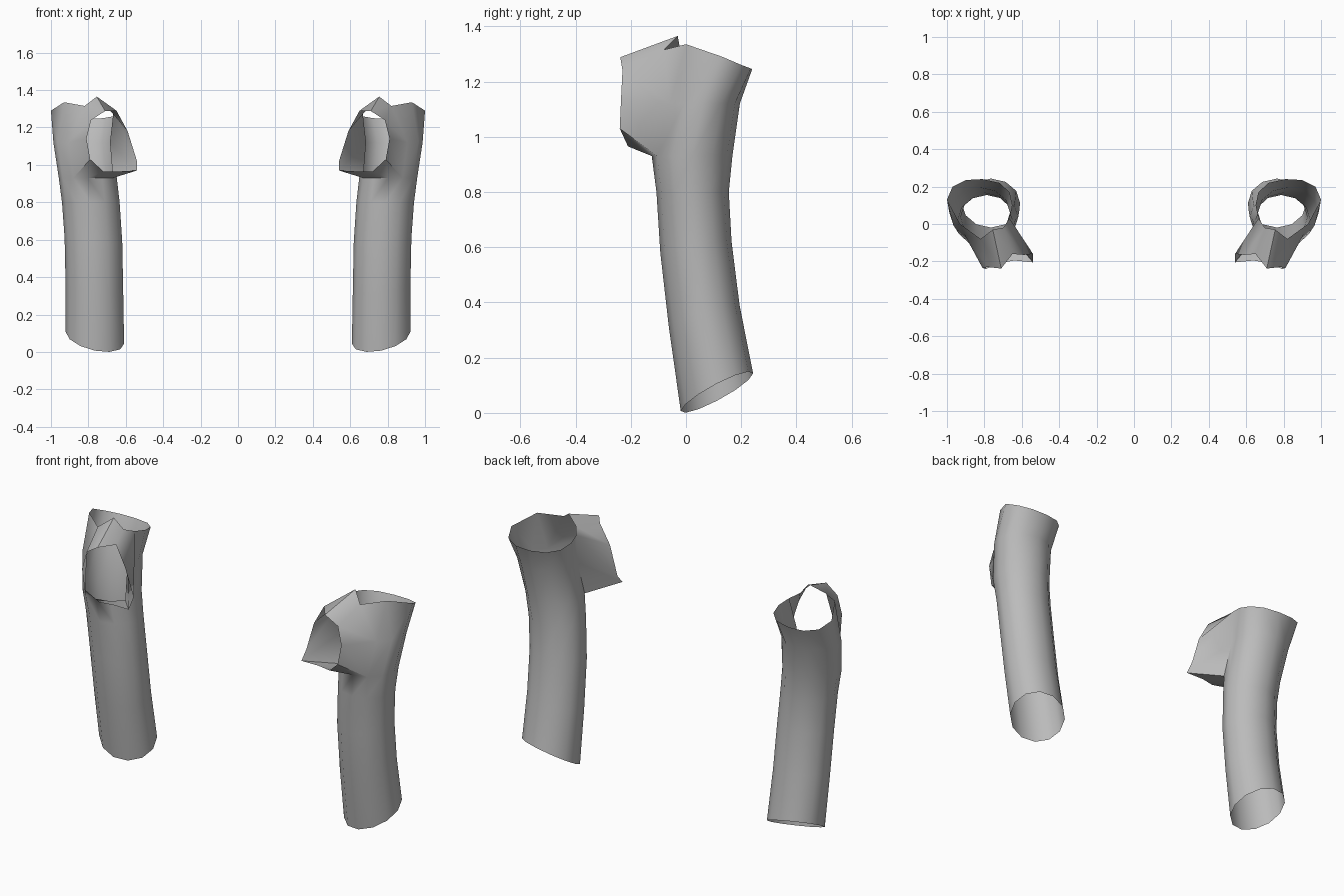
import bpy, bmesh
from math import sin, cos, pi, radians

SIDES = 12

if "Cube" in bpy.data.objects:
    bpy.data.objects.remove(bpy.data.objects["Cube"])

grey = bpy.data.materials.new("plain_grey")
grey.use_nodes = True
COLOUR = (0.5, 0.5, 0.5, 1)
grey.diffuse_color = COLOUR
grey.node_tree.nodes["Principled BSDF"].inputs["Base Color"].default_value = COLOUR

# Sleeve rings: centre x, y, z, radius x, y, and share of the cuff tilt
RINGS = [(.765, .112, .075, .156, .131, 1), (.768, .066, .35, .154, .128, .6),
         (.773, .036, .6, .154, .129, .3), (.787, .024, .8, .154, .131, 0),
         (.803, .022, .93, .155, .146, 0), (.825, .06, 1.12, .162, .135, 0)]

# Uneven upper rim, counter-clockwise from the outer side
RIM = [(1, .13, 1.29), (.97, .2, 1.26), (.9, .235, 1.247), (.81, .24, 1.245),
       (.72, .22, 1.25), (.665, .17, 1.26), (.65, .1, 1.275), (.665, .03, 1.29),
       (.7, -.02, 1.31), (.755, -.03, 1.365), (.82, -.08, 1.315), (.93, 0, 1.335)]

# Mouth of the short branch, starting at its lower inner corner
MOUTH = [(.54, -.205, .97), (.64, -.195, .965), (.72, -.21, .965), (.79, -.24, 1.03),
         (.81, -.235, 1.14), (.785, -.23, 1.24), (.71, -.238, 1.288),
         (.65, -.16, 1.29), (.59, -.165, 1.18), (.54, -.16, 1.02)]


def ring_points(cx, cy, cz, rx, ry, tilt):
    points = []
    for k in range(SIDES):
        dx, dy = rx * cos(2 * pi * k / SIDES), ry * sin(2 * pi * k / SIDES)
        points.append((cx + dx, cy + dy, cz + tilt * (.52 * dy + .2 * dx)))
    return points


def build_sleeve(name, side):
    bm = bmesh.new()
    add = lambda pts: [bm.verts.new((side * x, y, z)) for x, y, z in pts]
    rows = [add(ring_points(*r)) for r in RINGS] + [add(RIM)]

    # Tube walls, leaving an opening at the front of the top two rows
    for i in range(len(rows) - 1):
        for k in range(SIDES):
            if i >= len(rows) - 3 and k in (7, 8, 9):
                continue
            n = (k + 1) % SIDES
            bm.faces.new((rows[i][k], rows[i][n], rows[i + 1][n], rows[i + 1][k]))

    # Branch joining the opening to its mouth
    low, mid, top = rows[-3:]
    opening = low[7:11] + [mid[10]] + top[10:6:-1] + [mid[7]]
    mouth = add(MOUTH)
    for k in range(len(mouth)):
        n = (k + 1) % len(mouth)
        bm.faces.new((opening[k], opening[n], mouth[n], mouth[k]))

    if side < 0:
        bmesh.ops.reverse_faces(bm, faces=bm.faces[:])
    mesh = bpy.data.meshes.new(name)
    bm.to_mesh(mesh)
    bm.free()
    mesh.materials.append(grey)
    obj = bpy.data.objects.new(name, mesh)
    bpy.context.collection.objects.link(obj)
    bpy.ops.object.select_all(action='DESELECT')
    obj.select_set(True)
    bpy.context.view_layer.objects.active = obj
    bpy.ops.object.shade_smooth_by_angle(angle=radians(50))


build_sleeve("left_sleeve", 1)
build_sleeve("right_sleeve", -1)
